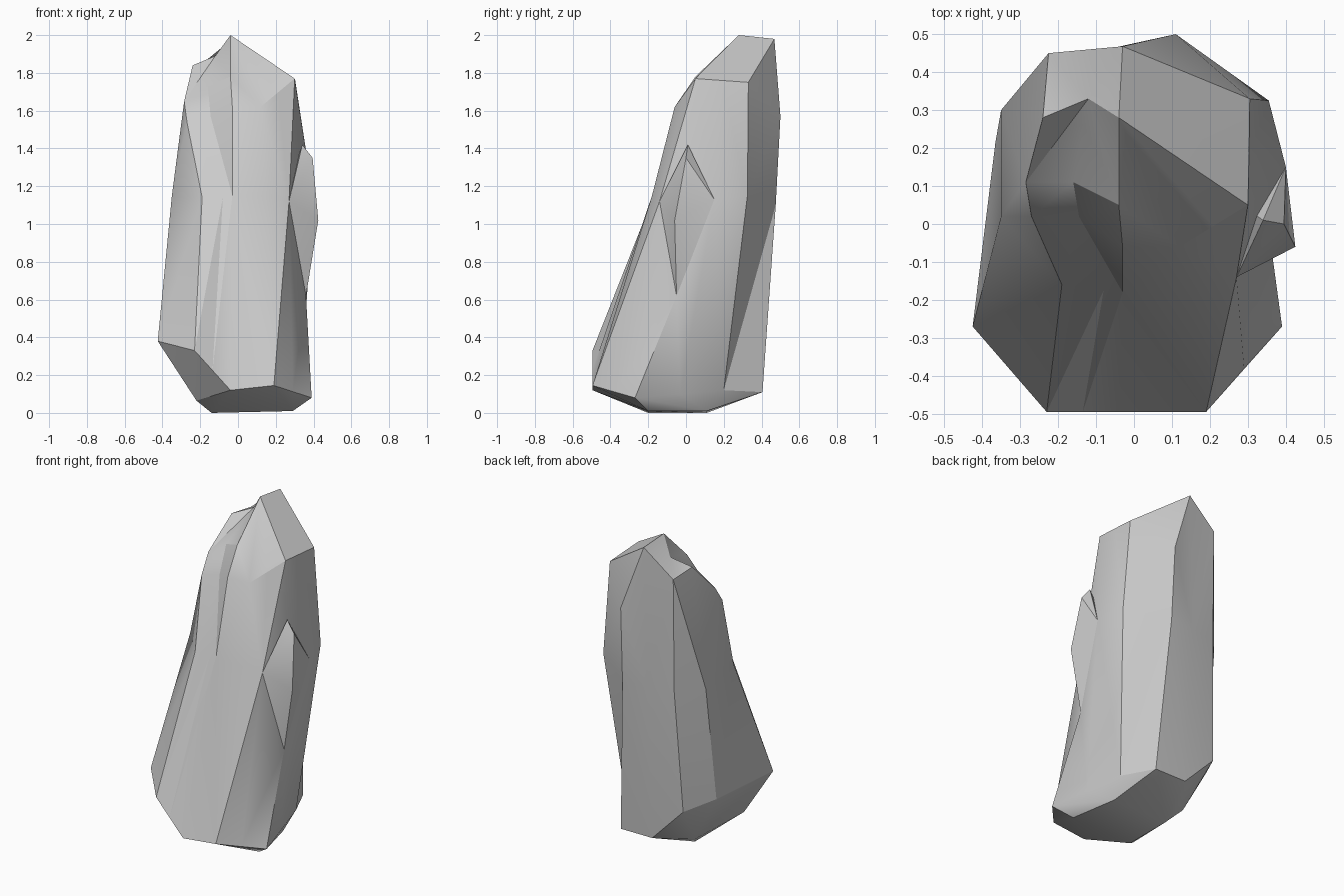
import bpy, bmesh

if "Cube" in bpy.data.objects:
    bpy.data.objects.remove(bpy.data.objects["Cube"])

def finish(bm, name):
    bmesh.ops.recalc_face_normals(bm, faces=bm.faces[:])
    mesh = bpy.data.meshes.new(name)
    bm.to_mesh(mesh)
    bm.free()
    ob = bpy.data.objects.new(name, mesh)
    bpy.context.collection.objects.link(ob)
    bpy.ops.object.select_all(action='DESELECT')
    ob.select_set(True)
    bpy.context.view_layer.objects.active = ob
    bpy.ops.object.shade_smooth_by_angle(angle=0.45)
    return ob

# Rock ridges, counter-clockwise from the left: foot, waist and shoulder
ridges = {
    'H': [(-.425, -.27, .38), (-.35, .02, 1.15), (-.285, .11, 1.65)],
    'A': [(-.23, -.495, .33), (-.19, -.16, 1.14), (-.27, .02, 1.54)],
    'S': [(-.135, -.495, .225), (-.08, -.175, 1.14), (-.145, .02, 1.57)],
    'R': [(-.04, -.495, .12), (-.03, -.18, 1.15), (-.03, -.06, 1.62)],
    'B': [(.19, -.495, .145), (.15, -.18, 1.15), (.12, -.06, 1.62)],
    'M': [(.29, -.38, .11), (.27, -.14, 1.12), (.21, -.005, 1.695)],
    'C': [(.39, -.27, .08), (.36, -.05, .62), (.30, .05, 1.77)],
    'N': [(.33, -.03, .10), (.40, .15, 1.13), (.303, .19, 1.76)],
    'D': [(.27, .20, .12), (.355, .325, 1.15), (.305, .33, 1.75)],
    'E': [(.175, .405, .11), (.115, .475, 1.1), (.11, .50, 1.57)],
    'K': [(-.045, .405, .11), (-.05, .465, 1.1), (-.03, .468, 1.98)],
    'F': [(-.26, .40, .33), (-.225, .44, 1.1), (-.225, .45, 1.82)],
    'G': [(-.365, .215, .37), (-.35, .30, 1.1), (-.24, .28, 1.84)],
}
bm = bmesh.new()
col = {k: [bm.verts.new(p) for p in pts] for k, pts in ridges.items()}

# Underside: lower half of a hull around the foot points and the flat base
base = [bm.verts.new(p) for p in [
    (-.22, -.27, .065), (-.14, -.2, .0), (.29, -.2, .01), (.24, .11, .01),
    (-.14, .11, .0), (-.2, .2, .065)]]
bmesh.ops.convex_hull(bm, input=[c[0] for c in col.values()] + base)
bm.normal_update()
upper = [f for f in bm.faces if f.normal.z > -.05]
bmesh.ops.delete(bm, geom=upper, context='FACES_ONLY')

# Side facets between neighbouring ridges
keys = list(col)
for a, b in zip(keys, keys[1:] + keys[:1]):
    for i in range(2):
        bm.faces.new((col[a][i], col[b][i], col[b][i + 1], col[a][i + 1]))

# Crown with its crease and peak
top = {k: c[2] for k, c in col.items()}
for k, p in {'r': (-.04, .05, 1.78), 's': (-.16, .11, 1.73),
             'c': (-.12, .33, 1.89), 'p': (-.04, .28, 2.0)}.items():
    top[k] = bm.verts.new(p)
for f in "SRrs srpc ASs AsH Hsc HcG GcF FcK cpK RBr rBp BMp MCp CNp NDp pDK DEK".split():
    bm.faces.new([top[k] for k in f])
loose = [v for v in bm.verts if not v.link_faces]
bmesh.ops.delete(bm, geom=loose, context='VERTS')
bmesh.ops.triangulate(bm, faces=[f for f in bm.faces if len(f.verts) > 3])
finish(bm, "rock_pillar")

# Angular outcrop on the right side
bm = bmesh.new()
pts = [bm.verts.new(p) for p in [
    (.425, -.06, 1.02), (.395, 0, 1.35), (.27, -.14, 1.12), (.40, .15, 1.13),
    (.36, -.05, .62), (.34, .01, 1.42), (.24, .08, 1.1)]]
bmesh.ops.convex_hull(bm, input=pts)
finish(bm, "side_outcrop")
